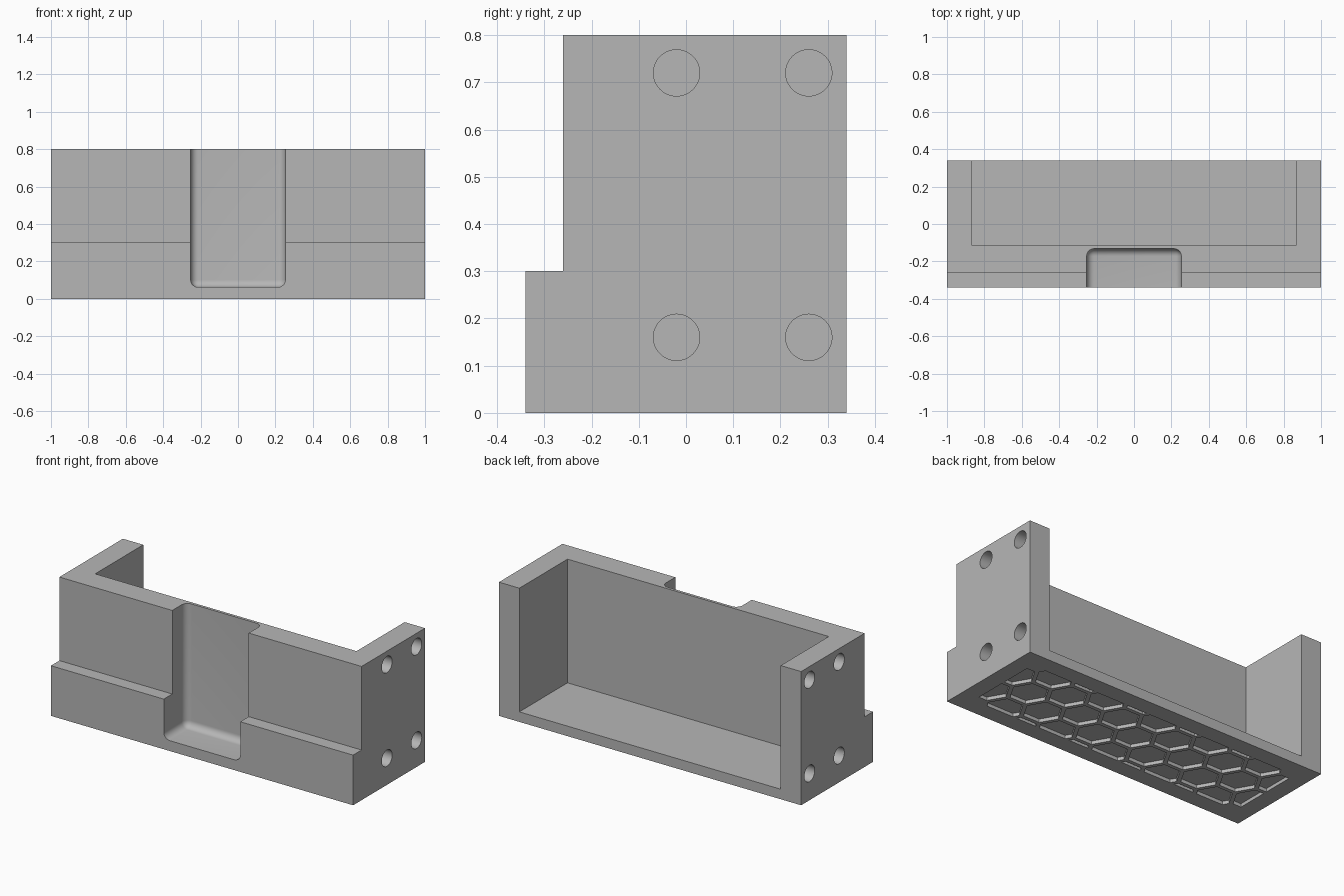
import bpy, bmesh
from math import pi, sqrt
from mathutils import Matrix, Vector

if "Cube" in bpy.data.objects:
    bpy.data.objects.remove(bpy.data.objects["Cube"], do_unlink=True)

grey = bpy.data.materials.new("plain grey")
grey.use_nodes = True
grey.diffuse_color = (0.47, 0.47, 0.47, 1)
grey.node_tree.nodes["Principled BSDF"].inputs["Base Color"].default_value = (0.47, 0.47, 0.47, 1)


def make_object(name, bm):
    bmesh.ops.recalc_face_normals(bm, faces=bm.faces)
    mesh = bpy.data.meshes.new(name)
    bm.to_mesh(mesh)
    bm.free()
    mesh.materials.append(grey)
    obj = bpy.data.objects.new(name, mesh)
    bpy.context.collection.objects.link(obj)
    return obj


def box(name, low, high, radius=0):
    low, high = Vector(low), Vector(high)
    bm = bmesh.new()
    bmesh.ops.create_cube(bm, size=1, matrix=Matrix.Translation((low + high) / 2)
                          @ Matrix.Diagonal((*(high - low), 1)))
    if radius:
        bmesh.ops.bevel(bm, geom=bm.edges[:], offset=radius, segments=8,
                        profile=0.5, affect='EDGES')
    return make_object(name, bm)


def extrude(bm, faces, vector):
    out = bmesh.ops.extrude_face_region(bm, geom=faces)["geom"]
    bmesh.ops.translate(bm, vec=vector,
                        verts=[g for g in out if isinstance(g, bmesh.types.BMVert)])


# Stepped body, extruded across its width
profile = [(-0.34, 0), (0.34, 0), (0.34, 0.8), (-0.26, 0.8), (-0.26, 0.3), (-0.34, 0.3)]
bm = bmesh.new()
face = bm.faces.new([bm.verts.new((-1, y, z)) for y, z in profile])
extrude(bm, [face], (2, 0, 0))
body = make_object("holder_body", bm)

# Rear tray and filleted front recess
cutters = [
    box("rear_tray_cutter", (-0.865, -0.115, 0.06), (0.865, 0.6, 1.0)),
    box("front_recess_cutter", (-0.253, -0.6, 0.062), (0.253, -0.132, 1.0), 0.04),
]

# Blind round holes in both ends
bm = bmesh.new()
DEPTH = 0.1
for side in (-1, 1):
    for y in (-0.02, 0.26):
        for z in (0.16, 0.72):
            bmesh.ops.create_cone(bm, cap_ends=True, segments=48, radius1=0.049,
                                  radius2=0.049, depth=DEPTH * 2,
                                  matrix=Matrix.Translation((side, y, z))
                                  @ Matrix.Rotation(pi / 2, 4, 'Y'))
cutters.append(make_object("end_hole_cutter", bm))

# Shallow honeycomb cells underneath, trimmed to a rectangle
SIDE, RIB, HALF_X, HALF_Y = 0.12, 0.013, 0.9, 0.24
bm = bmesh.new()
for col in range(-5, 6):
    for row in range(-2, 3):
        x = col * SIDE * 1.5
        y = (row + 0.5 * (col % 2)) * SIDE * sqrt(3)
        cell = bmesh.new()
        bmesh.ops.create_circle(cell, cap_ends=True, segments=6, radius=SIDE - RIB,
                                matrix=Matrix.Translation((x, y, -0.05))
                                @ Matrix.Rotation(pi / 2, 4, 'Z')
                                @ Matrix.Rotation(pi / 2, 4, 'Z'))
        # Orient each cell with a corner along x
        first = cell.verts[:][0].co - Vector((x, y, -0.05))
        if abs(first.y) > SIDE * 0.8 or abs(first.x) < SIDE * 0.1:
            bmesh.ops.rotate(cell, verts=cell.verts, cent=(x, y, 0),
                             matrix=Matrix.Rotation(pi / 6, 3, 'Z'))
        for normal, reach in (((1, 0, 0), HALF_X), ((-1, 0, 0), HALF_X),
                              ((0, 1, 0), HALF_Y), ((0, -1, 0), HALF_Y)):
            bmesh.ops.bisect_plane(cell, geom=cell.verts[:] + cell.edges[:] + cell.faces[:],
                                   plane_co=Vector(normal) * reach, plane_no=normal,
                                   clear_outer=True)
        for face in cell.faces:
            if face.calc_area() > SIDE * SIDE * 0.1:
                extrude(bm, [bm.faces.new([bm.verts.new(v.co) for v in face.verts])],
                        (0, 0, 0.07))
        cell.free()
cutters.append(make_object("honeycomb_cutter", bm))

# Cut everything out of the body
bpy.ops.object.select_all(action='DESELECT')
body.select_set(True)
bpy.context.view_layer.objects.active = body
for cutter in cutters:
    cutter.hide_render = True
    mod = body.modifiers.new(cutter.name, 'BOOLEAN')
    mod.operation, mod.solver, mod.object = 'DIFFERENCE', 'EXACT', cutter
    bpy.ops.object.modifier_apply(modifier=mod.name)
for cutter in cutters:
    bpy.data.objects.remove(cutter, do_unlink=True)
bpy.ops.object.shade_smooth_by_angle(angle=pi / 6)
